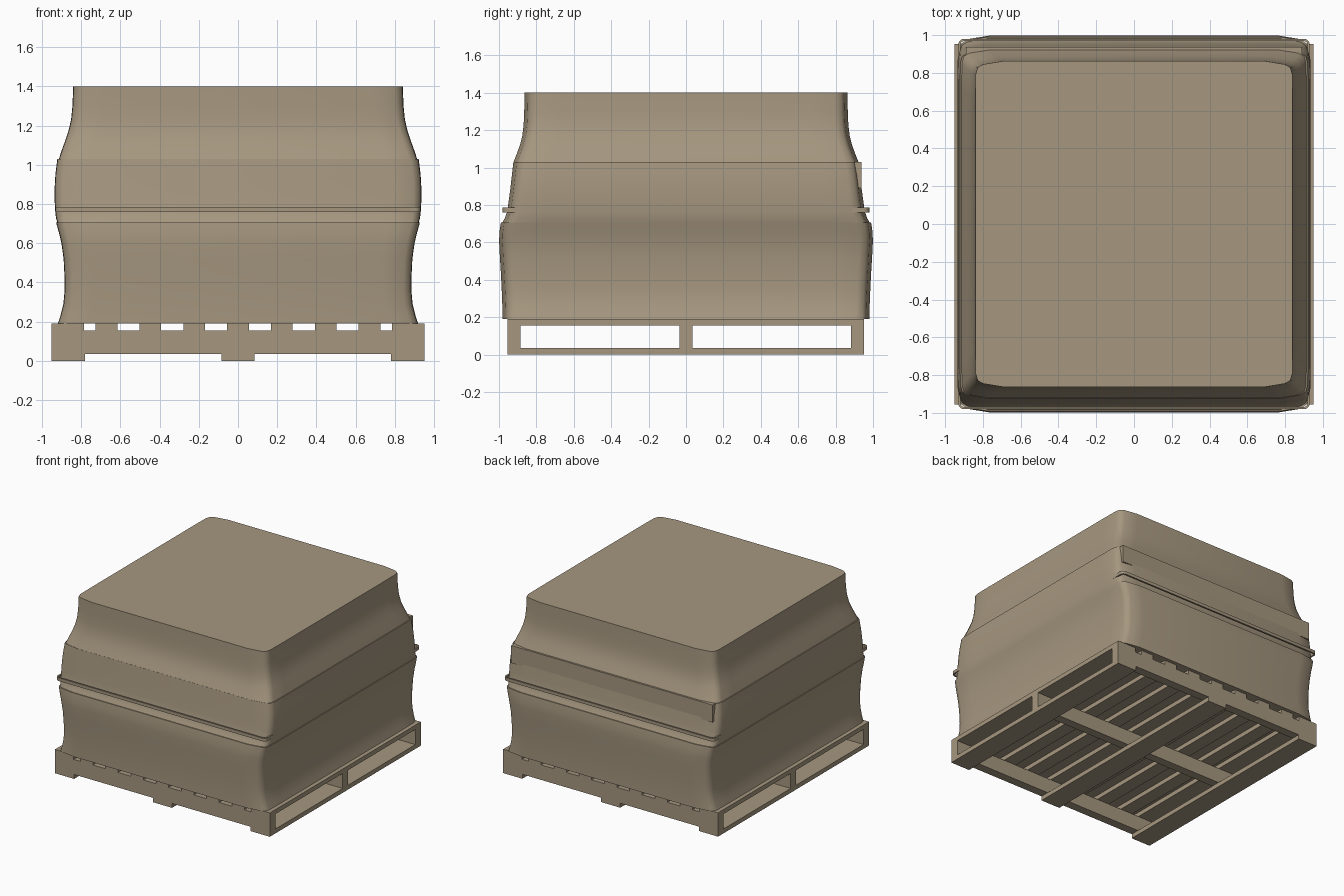
import bpy, bmesh, math

if "Cube" in bpy.data.objects:
    bpy.data.objects.remove(bpy.data.objects["Cube"])

tan = bpy.data.materials.new("tan")
tan.diffuse_color = (0.38, 0.31, 0.215, 1)
tan.use_nodes = True
tan.node_tree.nodes["Principled BSDF"].inputs["Base Color"].default_value = tan.diffuse_color


def finish(name, bm, smooth=None):
    bmesh.ops.recalc_face_normals(bm, faces=bm.faces[:])
    me = bpy.data.meshes.new(name)
    bm.to_mesh(me)
    bm.free()
    me.materials.append(tan)
    ob = bpy.data.objects.new(name, me)
    bpy.context.collection.objects.link(ob)
    if smooth:
        bpy.ops.object.select_all(action='DESELECT')
        ob.select_set(True)
        bpy.context.view_layer.objects.active = ob
        bpy.ops.object.shade_smooth_by_angle(angle=math.radians(smooth))
    return ob


def box(name, x0, x1, y0, y1, z0, z1):
    bm = bmesh.new()
    bmesh.ops.create_cube(bm, size=1)
    for v in bm.verts:
        v.co.x = x0 + (v.co.x + .5) * (x1 - x0)
        v.co.y = y0 + (v.co.y + .5) * (y1 - y0)
        v.co.z = z0 + (v.co.z + .5) * (z1 - z0)
    return finish(name, bm)


def section(hx, hy):
    """Rectangle with softly pulled-in corners, long taper along x."""
    q = [(hx, hy - .2), (hx - .002, hy - .07), (hx - .012, hy - .035),
         (hx - .04, hy - .018), (hx - .15, hy)]
    r = [(-x, y) for x, y in reversed(q)]
    top = q + r
    return top + [(-x, -y) for x, y in top]


def loft(name, profile):
    """Stack of sections through (z, half x, half y), capped at both ends."""
    bm = bmesh.new()
    rings = [[bm.verts.new((x, y, z)) for x, y in section(hx, hy)]
             for z, hx, hy in profile]
    n = len(rings[0])
    for a, b in zip(rings, rings[1:]):
        for i in range(n):
            j = (i + 1) % n
            bm.faces.new((a[i], a[j], b[j], b[i]))
    bm.faces.new(rings[0])
    bm.faces.new(rings[-1])
    return finish(name, bm, 50)


# Wrapped load: three stacked layers
loft("lower_load", [(.19, .918, .98), (.23, .905, .981), (.29, .89, .983),
                    (.36, .884, .986), (.44, .885, .99), (.52, .889, .995),
                    (.6, .9, .999), (.65, .912, .998), (.705, .927, .99)])
loft("middle_load", [(.7, .92, .985), (.73, .928, .968), (.765, .932, .956),
                     (.82, .935, .948), (.88, .935, .94), (.95, .931, .932),
                     (1.03, .921, .923)])
loft("upper_load", [(1.03, .913, .922), (1.07, .9, .906), (1.12, .882, .888),
                    (1.17, .865, .875), (1.23, .851, .868), (1.3, .844, .865),
                    (1.4, .84, .863)])

# Flat panel on the back
box("back_panel", -.89, .89, .9, .937, .89, 1.03)

# Strap: hollow band with rounded corners
bm = bmesh.new()
loops = []
for off, z in ((0, .76), (0, .785), (.012, .785), (.012, .76)):
    r, pts = .03 - off, []
    for k in range(4):
        sx, sy = (1, -1, -1, 1)[k], (1, 1, -1, -1)[k]
        for s in range(5):
            a = math.radians(90 * k + 22.5 * s)
            pts.append(bm.verts.new((sx * .9 + r * math.cos(a),
                                     sy * .95 + r * math.sin(a), z)))
    loops.append(pts)
for a, b in zip(loops, loops[1:] + loops[:1]):
    for i in range(len(a)):
        j = (i + 1) % len(a)
        bm.faces.new((a[i], a[j], b[j], b[i]))
finish("strap", bm, 40)

# Pallet stringers along x
for i, y in enumerate((-.92, 0, .917)):
    box(f"pallet_stringer_{i}", -.95, .95, y - .035, y + .035, .035, .155)

# Pallet bottom boards
for i, x in enumerate((-.865, 0, .865)):
    box(f"pallet_bottom_board_{i}", x - .085, x + .085, -.955, .952, 0, .035)

# Pallet deck boards: narrow ones between two wide ends
for i in range(-4, 5):
    x, w = (math.copysign(.867, i), .083) if abs(i) == 4 else (i * .2235, .055)
    box(f"pallet_deck_board_{i + 4}", x - w, x + w, -.955, .952, .155, .19)
